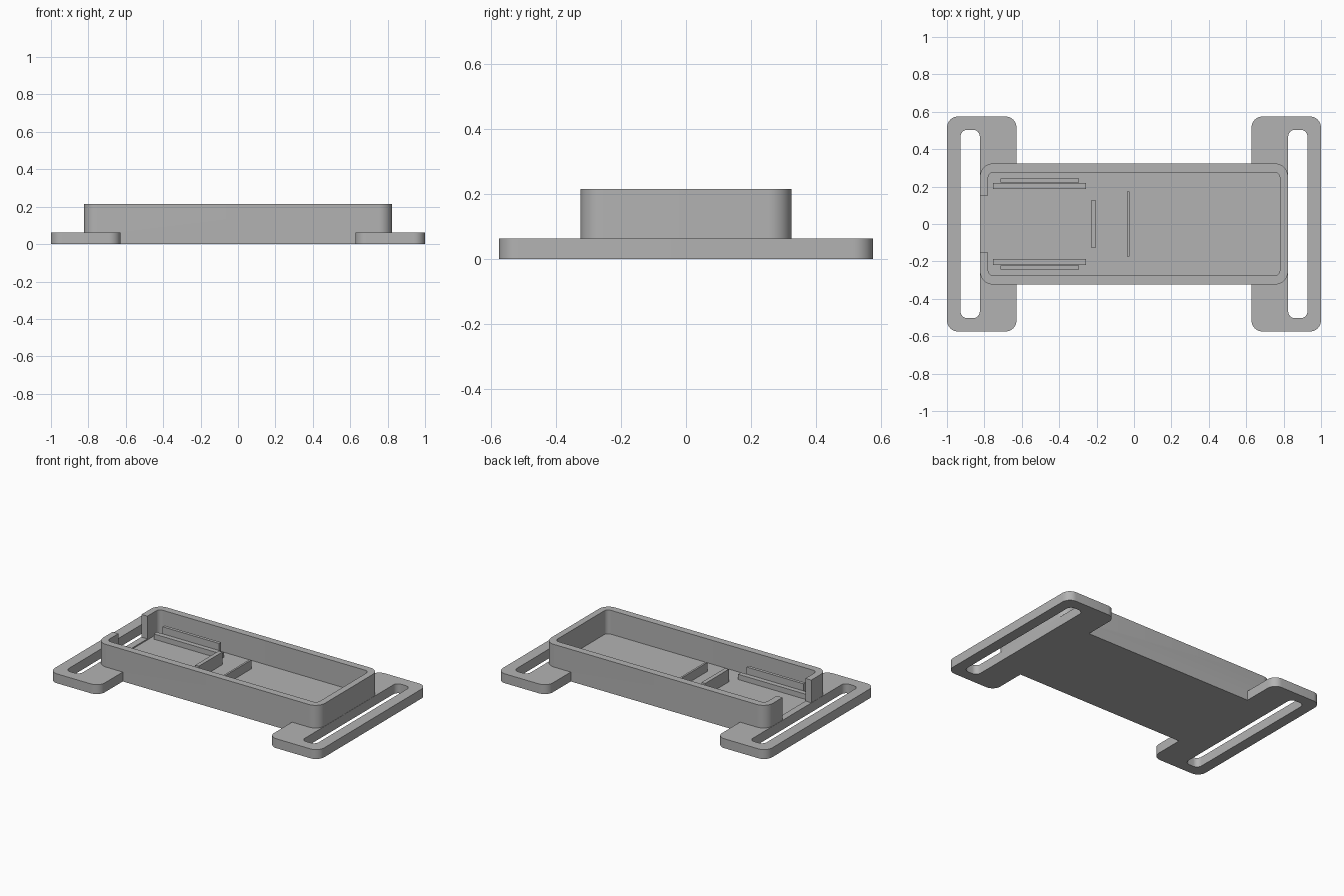
import bpy
import bmesh
from math import radians

cube = bpy.data.objects.get("Cube")
if cube:
    bpy.data.objects.remove(cube, do_unlink=True)

grey = bpy.data.materials.new("matte grey plastic")
grey.use_nodes = True
colour = (0.45, 0.45, 0.45, 1)
grey.diffuse_color = colour
grey.node_tree.nodes["Principled BSDF"].inputs["Base Color"].default_value = colour


def block(name, x, y, z, radius=0):
    """Box spanning the given ranges, with optional rounded upright edges."""
    bm = bmesh.new()
    bmesh.ops.create_cube(bm, size=1)
    for v in bm.verts:
        v.co = [lo + (c + 0.5) * (hi - lo) for c, (lo, hi) in zip(v.co, (x, y, z))]
    if radius:
        upright = [e for e in bm.edges
                   if abs(e.verts[0].co.z - e.verts[1].co.z) > 1e-4]
        bmesh.ops.bevel(bm, geom=upright, offset=radius, segments=10,
                        profile=0.5, affect='EDGES')
    mesh = bpy.data.meshes.new(name)
    bm.to_mesh(mesh)
    bm.free()
    mesh.materials.append(grey)
    obj = bpy.data.objects.new(name, mesh)
    bpy.context.collection.objects.link(obj)
    return obj


def combine(target, tool, operation):
    """Apply a boolean and discard the tool."""
    mod = target.modifiers.new(operation.lower(), 'BOOLEAN')
    mod.operation = operation
    mod.solver = 'EXACT'
    mod.object = tool
    bpy.ops.object.select_all(action='DESELECT')
    bpy.context.view_layer.objects.active = target
    target.select_set(True)
    bpy.ops.object.modifier_apply(modifier=mod.name)
    bpy.data.objects.remove(tool, do_unlink=True)


def span(side, near, far):
    return tuple(sorted((side * near, side * far)))


floor, flange = 0.055, 0.063

# Open tray joined to the two strap flanges
tray = block("tray_body", (-0.823, 0.823), (-0.324, 0.324), (0, 0.215), 0.07)
for side in (-1, 1):
    plate = block("strap_flange", span(side, 0.628, 1), (-0.575, 0.575),
                  (0, flange), 0.06)
    combine(tray, plate, 'UNION')

# Strap slots, tray cavity and end-wall cable notch
for side in (-1, 1):
    slot = block("slot_cutter", span(side, 0.8245, 0.927), (-0.503, 0.503),
                 (-0.1, 0.15), 0.035)
    combine(tray, slot, 'DIFFERENCE')
cavity = block("cavity_cutter", (-0.78, 0.78), (-0.276, 0.276), (floor, 0.4), 0.03)
combine(tray, cavity, 'DIFFERENCE')
notch = block("notch_cutter", (-0.9, -0.7), (-0.153, 0.153), (flange, 0.4))
combine(tray, notch, 'DIFFERENCE')
bpy.ops.object.shade_smooth_by_angle(angle=radians(30))

# Mirrored support rails with taller retaining lips
sunk = floor - 0.01
for side, label in ((1, "left"), (-1, "right")):
    block(label + "_support_rail", (-0.755, -0.256), span(side, 0.186, 0.218),
          (sunk, 0.09))
    block(label + "_retaining_lip", (-0.715, -0.295), span(side, 0.222, 0.243),
          (sunk, 0.135))

# Cross bars on the floor
block("stop_bar", (-0.23, -0.203), (-0.125, 0.125), (sunk, 0.14))
block("divider_rib", (-0.037, -0.024), (-0.175, 0.175), (sunk, 0.115))
